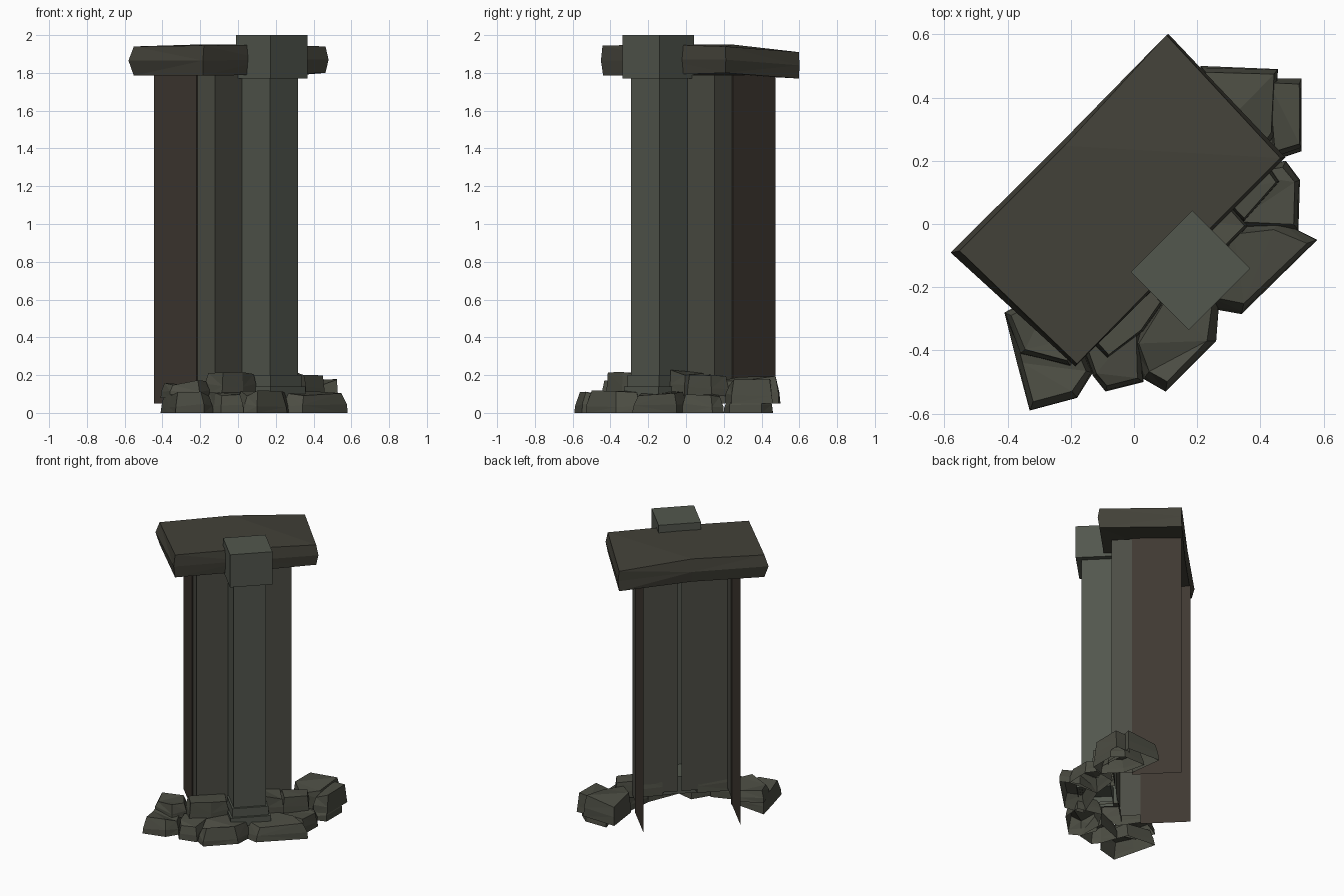
import bpy, bmesh, math, random

if "Cube" in bpy.data.objects:
    bpy.data.objects.remove(bpy.data.objects["Cube"])

random.seed(4)
R = math.sqrt(0.5)


def uv(u, v):
    # the wall stands diagonally: u runs along it, v points out of its front
    return (R * (u + v), R * (u - v))


def material(name, col):
    m = bpy.data.materials.new(name)
    m.diffuse_color = (*col, 1)
    m.use_nodes = True
    m.node_tree.nodes["Principled BSDF"].inputs["Base Color"].default_value = m.diffuse_color
    return m


STONE = material("stone", (0.085, 0.095, 0.075))
PANEL = material("panel stone", (0.072, 0.074, 0.058))
SIDE = material("side stone", (0.05, 0.04, 0.031))
DARK = material("dark stone", (0.055, 0.053, 0.04))
RUBBLE = material("rubble stone", (0.072, 0.074, 0.056))


def loft(name, rings, mat, closed=True, bottom=True, top=True, split=False):
    """Skin stacked rings of 3D points, optionally capped and cut to triangles."""
    bm = bmesh.new()
    rows = [[bm.verts.new(p) for p in ring] for ring in rings]
    n = len(rows[0])
    for a, b in zip(rows, rows[1:]):
        for i in range(n if closed else n - 1):
            j = (i + 1) % n
            bm.faces.new((a[i], a[j], b[j], b[i]))
    if bottom:
        bm.faces.new(rows[0][::-1])
    if top:
        bm.faces.new(rows[-1])
    bmesh.ops.recalc_face_normals(bm, faces=bm.faces[:])
    if split:
        bmesh.ops.triangulate(bm, faces=bm.faces[:])
    me = bpy.data.meshes.new(name)
    bm.to_mesh(me)
    bm.free()
    me.materials.append(mat)
    ob = bpy.data.objects.new(name, me)
    bpy.context.collection.objects.link(ob)
    return ob


def block(name, u0, u1, v0, v1, z0, z1, mat, **kw):
    base = [uv(u0, v0), uv(u1, v0), uv(u1, v1), uv(u0, v1)]
    return loft(name, [[(x, y, z) for x, y in base] for z in (z0, z1)], mat, **kw)


def sheet(name, pts, z0, z1, mat):
    """Upright single-sided wall along a (u, v) path."""
    return loft(name, [[(*uv(u, v), z) for u, v in pts] for z in (z0, z1)],
                mat, closed=False, bottom=False, top=False)


# hollow wall open at the back: each half has an outer side sheet and a front panel
C = 0.02
for side, s in (("left", -1), ("right", 1)):
    sheet(f"side_wall_{side}", [(C + s * .315, -.335), (C + s * .315, -.016), (C + s * .308, -.016)],
          0.05, 1.79, SIDE)
    sheet(f"front_panel_{side}", [(C + s * .308, -.016), (C + s * .308, .115), (C + s * .012, .115)],
          0.11, 1.79, PANEL)

# pillar in front of the seam, its stepped foot and the block on top
sheet("pillar", [(C - .105, .115), (C - .105, .325), (C + .105, .325), (C + .105, .115)], 0.1, 1.78, STONE)
block("pillar_foot_upper", C - 0.117, C + 0.117, 0.14, 0.34, 0.1, 0.2, STONE, bottom=False)
block("pillar_foot_lower", C - 0.13, C + 0.13, 0.14, 0.355, 0.08, 0.14, STONE, bottom=False)
block("pillar_cap", C - 0.135, C + 0.14, 0.1, 0.36, 1.77, 2.0, STONE)

# wide capping slab with bevelled ends, drooping at the far back corner
slab_low = [(-0.45, -0.33, 1.785), (0.02, -0.33, 1.79), (0.495, -0.35, 1.77),
            (0.475, 0.18, 1.80), (0.02, 0.18, 1.79), (-0.44, 0.18, 1.785)]
slab_mid = [(-0.474, -0.346, 1.865), (0.02, -0.345, 1.865), (0.502, -0.348, 1.84),
            (0.488, 0.19, 1.87), (0.02, 0.19, 1.87), (-0.45, 0.187, 1.865)]
slab_top = [(-0.45, -0.33, 1.94), (0.02, -0.33, 1.95), (0.495, -0.35, 1.91),
            (0.475, 0.18, 1.94), (0.02, 0.18, 1.95), (-0.44, 0.185, 1.945)]
loft("capping_slab", [[(*uv(u, v), z) for u, v, z in ring]
                      for ring in (slab_low, slab_mid, slab_top)], DARK, split=True)


def rock(name, pts, z0, z1, shrink=0.85):
    """Chunky boulder from an outline: steep lower side, bevelled uneven top."""
    cx = sum(p[0] for p in pts) / len(pts)
    cy = sum(p[1] for p in pts) / len(pts)

    def ring(s, z, j):
        out = []
        for x, y in pts:
            k = s * random.uniform(1 - j, 1)
            out.append((cx + (x - cx) * k, cy + (y - cy) * k, z - random.uniform(0, j) * .4))
        return out

    h = z1 - z0
    loft(name, [ring(1, z0, 0), ring(1, z0 + 0.45 * h, 0.06), ring(shrink, z1, 0.08)],
         RUBBLE, bottom=False, split=True)


# lower course of rubble round the front of the foot
rock("rock_low_left", [(-.41, -.28), (-.37, -.44), (-.33, -.59), (-.18, -.55), (-.13, -.47), (-.2, -.3)], 0, .115)
rock("rock_low_front_left", [(-.17, -.37), (-.13, -.48), (-.09, -.53), (.03, -.5), (.02, -.3)], 0, .115)
rock("rock_low_front", [(-.01, -.38), (.03, -.49), (.1, -.53), (.26, -.37), (.27, -.24), (.1, -.2)], 0, .12)
rock("rock_low_right", [(.2, -.26), (.34, -.285), (.58, -.05), (.46, .01), (.3, -.01)], 0, .12)
rock("rock_low_far_right", [(.3, -.01), (.52, -.02), (.525, .14), (.48, .2), (.32, .17)], 0, .115)
rock("rock_low_end", [(.3, .46), (.46, .46), (.53, .4), (.53, .23), (.44, .2), (.34, .3)], 0, .1)

# upper course leaning on the wall
rock("rock_high_left", [(-.41, -.28), (-.36, -.41), (-.2, -.45), (-.15, -.36), (-.26, -.2)], .08, .175)
rock("rock_high_front_left", [uv(-.36, .11), uv(-.36, .24), uv(-.22, .26), uv(-.1, .24), uv(-.09, .11)], .09, .235, .92)
rock("rock_high_right", [uv(.13, .11), uv(.13, .26), uv(.25, .26), uv(.26, .11)], .09, .23, .92)
rock("rock_high_far_right", [uv(.25, .11), uv(.25, .24), uv(.42, .23), uv(.44, .12)], .09, .225, .92)
rock("rock_high_end", [(.21, .5), (.455, .49), (.45, .28), (.36, .17), (.24, .27)], .05, .2, .92)
rock("rock_high_end_outer", [(.42, .46), (.53, .46), (.53, .24), (.44, .21)], .05, .18, .92)
